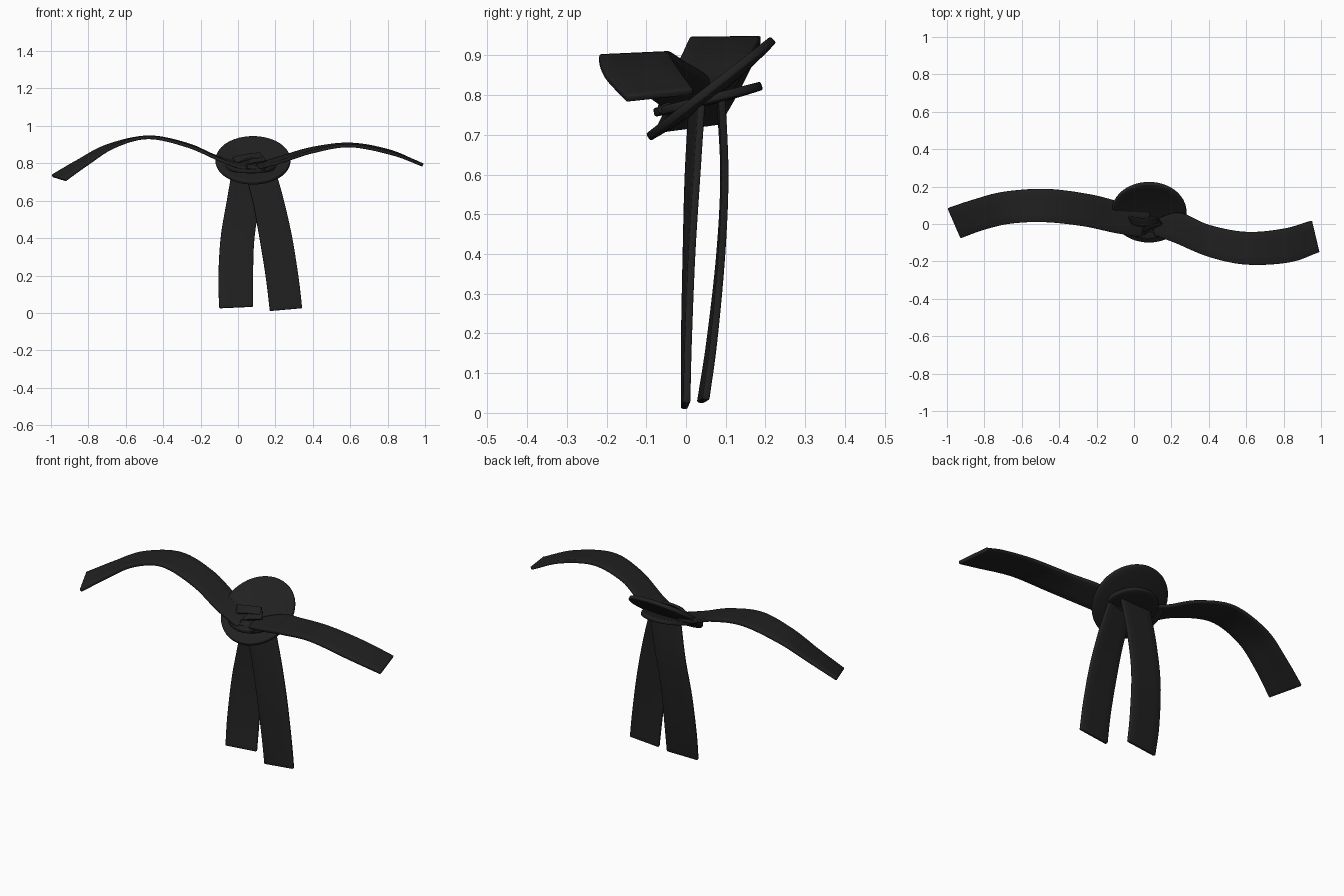
import bpy, bmesh, math
from mathutils import Vector, Matrix

if "Cube" in bpy.data.objects:
    bpy.data.objects.remove(bpy.data.objects["Cube"])

mat = bpy.data.materials.new("black_cloth")
mat.diffuse_color = (0.015, 0.015, 0.015, 1)
mat.use_nodes = True
mat.node_tree.nodes["Principled BSDF"].inputs["Base Color"].default_value = mat.diffuse_color


def finish(name, bm, thick):
    bmesh.ops.recalc_face_normals(bm, faces=bm.faces)
    me = bpy.data.meshes.new(name)
    bm.to_mesh(me)
    bm.free()
    ob = bpy.data.objects.new(name, me)
    bpy.context.collection.objects.link(ob)
    me.materials.append(mat)
    s = ob.modifiers.new("thickness", 'SOLIDIFY')
    s.thickness = thick
    s.offset = 0
    b = ob.modifiers.new("soft_edge", 'BEVEL')
    b.width = thick * 0.25
    b.segments = 2
    b.limit_method = 'ANGLE'
    b.angle_limit = math.radians(50)
    bpy.ops.object.select_all(action='DESELECT')
    ob.select_set(True)
    bpy.context.view_layer.objects.active = ob
    bpy.ops.object.shade_smooth_by_angle(angle=math.radians(40))
    return ob


def spline(pts, steps):
    # Catmull-Rom through the points
    p = [Vector(q) for q in pts]
    p = [2 * p[0] - p[1]] + p + [2 * p[-1] - p[-2]]
    out = []
    for i in range(1, len(p) - 2):
        a, b, c, d = p[i - 1:i + 3]
        for k in range(steps):
            t = k / steps
            out.append(0.5 * (2 * b + (c - a) * t + (2 * a - 5 * b + 4 * c - d) * t * t
                              + (3 * b - a - 3 * c + d) * t ** 3))
    return out + [p[-2]]


def strap(name, edge_a, edge_b, thick=0.018, steps=8):
    # ribbon of cloth spanned between two edge curves
    bm = bmesh.new()
    rows = []
    for a, b in zip(spline(edge_a, steps), spline(edge_b, steps)):
        rows.append([bm.verts.new(a.lerp(b, k / 4)) for k in range(5)])
    for r, s in zip(rows, rows[1:]):
        for k in range(4):
            bm.faces.new((r[k], r[k + 1], s[k + 1], s[k]))
    return finish(name, bm, thick)


def dish(name, centre, radius, tilt, depth, thick, rings=6, n=48):
    # round, slightly hollow pad
    bm = bmesh.new()
    mid = bm.verts.new((0, 0, -depth))
    prev = None
    for i in range(1, rings + 1):
        f = i / rings
        ring = [bm.verts.new((radius * f * math.cos(2 * math.pi * j / n),
                              radius * f * math.sin(2 * math.pi * j / n),
                              -depth * (1 - f * f))) for j in range(n)]
        for j in range(n):
            k = (j + 1) % n
            if prev:
                bm.faces.new((prev[j], ring[j], ring[k], prev[k]))
            else:
                bm.faces.new((mid, ring[j], ring[k]))
        prev = ring
    bm.transform(Matrix.Translation(centre) @ Matrix.Rotation(math.radians(tilt), 4, 'X'))
    return finish(name, bm, thick)


# Round knot body and the smaller fold behind it
dish("knot_pad", (0.08, 0.062, 0.817), 0.2, 38, 0.015, 0.022)
dish("knot_back_fold", (0.07, 0.055, 0.79), 0.14, 14, 0.005, 0.022)

# Arched side straps (back edge, front edge)
strap("left_strap",
      [(0.09, 0.06, 0.80), (-0.1, 0.125, 0.83), (-0.27, 0.165, 0.90), (-0.48, 0.188, 0.94),
       (-0.7, 0.172, 0.893), (-0.86, 0.13, 0.81), (-0.995, 0.085, 0.732)],
      [(0.04, -0.07, 0.765), (-0.1, -0.048, 0.82), (-0.27, -0.012, 0.893), (-0.48, 0.01, 0.938),
       (-0.66, 0.002, 0.89), (-0.80, -0.03, 0.80), (-0.925, -0.075, 0.71)])
strap("right_strap",
      [(0.10, 0.02, 0.79), (0.24, 0.06, 0.835), (0.4, -0.005, 0.88), (0.6, -0.042, 0.902),
       (0.8, -0.025, 0.868), (0.95, 0.018, 0.808)],
      [(0.11, -0.06, 0.775), (0.22, -0.10, 0.805), (0.4, -0.175, 0.862), (0.6, -0.217, 0.894),
       (0.83, -0.205, 0.85), (0.99, -0.15, 0.79)])

# Hanging tails
strap("left_tail",
      [(-0.025, 0.085, 0.80), (-0.06, 0.095, 0.6), (-0.093, 0.085, 0.4),
       (-0.105, 0.06, 0.18), (-0.1, 0.036, 0.025)],
      [(0.16, 0.09, 0.80), (0.12, 0.098, 0.6), (0.088, 0.09, 0.4),
       (0.08, 0.07, 0.18), (0.08, 0.05, 0.033)])
strap("right_tail",
      [(0.03, 0.015, 0.78), (0.077, 0.005, 0.6), (0.115, 0.0, 0.4),
       (0.15, -0.004, 0.18), (0.17, -0.004, 0.01)],
      [(0.195, 0.04, 0.78), (0.245, 0.028, 0.6), (0.29, 0.015, 0.4),
       (0.325, 0.006, 0.18), (0.343, 0.002, 0.025)])

# Small crossing folds in the middle of the knot
strap("knot_fold_upper",
      [(-0.03, 0.04, 0.83), (0.04, 0.03, 0.845), (0.12, 0.04, 0.855)],
      [(-0.01, 0.0, 0.80), (0.05, -0.01, 0.82), (0.13, 0.01, 0.825)], 0.014)
strap("knot_fold_lower",
      [(0.13, 0.03, 0.84), (0.07, 0.0, 0.82), (0.09, -0.02, 0.785), (0.15, -0.04, 0.78)],
      [(0.15, 0.0, 0.81), (0.05, -0.04, 0.79), (0.07, -0.06, 0.755), (0.14, -0.07, 0.76)], 0.014)
